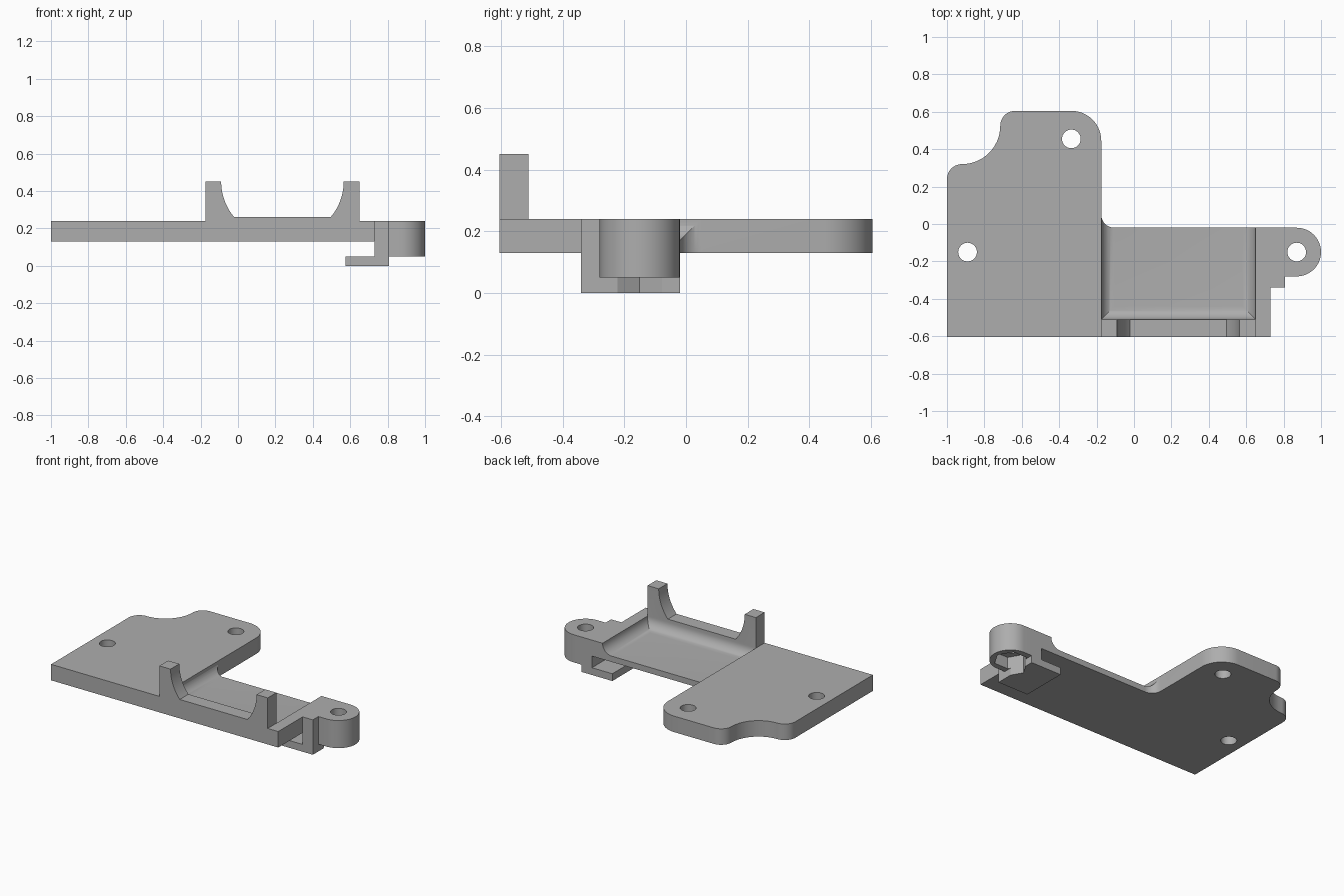
import bpy
import bmesh
from math import cos, sin, pi, radians

cube = bpy.data.objects.get("Cube")
if cube:
    bpy.data.objects.remove(cube, do_unlink=True)

grey = bpy.data.materials.new("plain grey")
grey.use_nodes = True
COLOR = (0.42, 0.42, 0.42, 1)
grey.diffuse_color = COLOR
grey.node_tree.nodes["Principled BSDF"].inputs["Base Color"].default_value = COLOR


def arc(cx, cy, r, start, end, n=14):
    angles = [radians(start + (end - start) * i / n) for i in range(n + 1)]
    return [(cx + r * cos(a), cy + r * sin(a)) for a in angles]


def loft(name, rings):
    """Skin a stack of equal-length rings and cap both ends."""
    bm = bmesh.new()
    loops = [[bm.verts.new(p) for p in ring] for ring in rings]
    for low, high in zip(loops, loops[1:]):
        for i in range(len(low)):
            j = (i + 1) % len(low)
            bm.faces.new((low[i], low[j], high[j], high[i]))
    bm.faces.new(loops[0])
    bm.faces.new(loops[-1])
    bmesh.ops.recalc_face_normals(bm, faces=bm.faces)
    mesh = bpy.data.meshes.new(name)
    bm.to_mesh(mesh)
    bm.free()
    mesh.materials.append(grey)
    obj = bpy.data.objects.new(name, mesh)
    bpy.context.collection.objects.link(obj)
    return obj


def prism_z(name, outline, z0, z1):
    return loft(name, [[(x, y, z) for x, y in outline] for z in (z0, z1)])


def prism_y(name, outline, y0, y1):
    return loft(name, [[(x, y, z) for x, z in outline] for y in (y0, y1)])


def combine(target, other, operation):
    mod = target.modifiers.new(operation.lower(), "BOOLEAN")
    mod.operation = operation
    mod.solver = "EXACT"
    mod.object = other
    bpy.context.view_layer.objects.active = target
    bpy.ops.object.modifier_apply(modifier=mod.name)
    bpy.data.objects.remove(other, do_unlink=True)


FRONT, BACK, TOP = -0.605, -0.02, 0.24

# Base plate with rounded corners and a scooped back corner
outline = [(-1, FRONT), (0.73, FRONT), (0.73, -0.34), (0.77, -0.34), (0.77, BACK)]
outline += arc(-0.105, 0.05, 0.07, 270, 180)
outline += arc(-0.335, 0.445, 0.16, 0, 90)
outline += arc(-0.635, 0.525, 0.08, 90, 180)
outline += arc(-0.92, 0.525, 0.205, 0, -90)
outline += arc(-0.92, 0.24, 0.08, 90, 180)
bracket = prism_z("bracket", outline, 0.13, TOP)

# Tray recess with filleted floor, open at the back
LEFT, RIGHT, RAIL, FLOOR, R = -0.175, 0.65, -0.51, 0.17, 0.07
rings = []
for i in range(11):
    a = i / 10 * pi / 2
    inset, z = R * (1 - sin(a)), FLOOR + R * (1 - cos(a))
    rings.append([(LEFT + inset, RAIL + inset, z), (RIGHT - inset, RAIL + inset, z),
                  (RIGHT - inset, 0.2, z), (LEFT + inset, 0.2, z)])
rings.append([(x, y, 0.4) for x, y, z in rings[-1]])
combine(bracket, loft("tray_cutter", rings), "DIFFERENCE")

# Front rail with two curved posts
middle = (LEFT + RIGHT) / 2
half = [(LEFT, 0.2), (LEFT, 0.45)] + arc(0.203, 0.45, 0.293, 180, 220.4)
profile = half + [(2 * middle - x, z) for x, z in reversed(half)]
combine(bracket, prism_y("front_rail", profile, FRONT, RAIL), "UNION")

# Hooked foot under the right end
hook = [(0.575, 0), (0.808, 0), (0.808, TOP), (0.73, TOP), (0.73, 0.05), (0.575, 0.05)]
combine(bracket, prism_y("hooked_foot", hook, -0.34, BACK), "UNION")

# Round screw boss
boss = [(0.79, BACK), (0.79, -0.28)] + arc(0.87, -0.15, 0.13, -90, 90, 28)
combine(bracket, prism_z("screw_boss", boss, 0.05, TOP), "UNION")

# Screw holes and the hexagonal nut pocket
for x, y in ((-0.89, -0.15), (-0.335, 0.455), (0.87, -0.15)):
    hole = arc(x, y, 0.05, 0, 360, 32)[:-1]
    combine(bracket, prism_z("hole_cutter", hole, -0.1, 0.5), "DIFFERENCE")
hexagon = arc(0.87, -0.15, 0.104, 0, 360, 6)[:-1]
combine(bracket, prism_z("nut_cutter", hexagon, -0.1, 0.13), "DIFFERENCE")

bpy.ops.object.select_all(action="DESELECT")
bracket.select_set(True)
bpy.context.view_layer.objects.active = bracket
bpy.ops.object.shade_smooth_by_angle(angle=radians(25))
